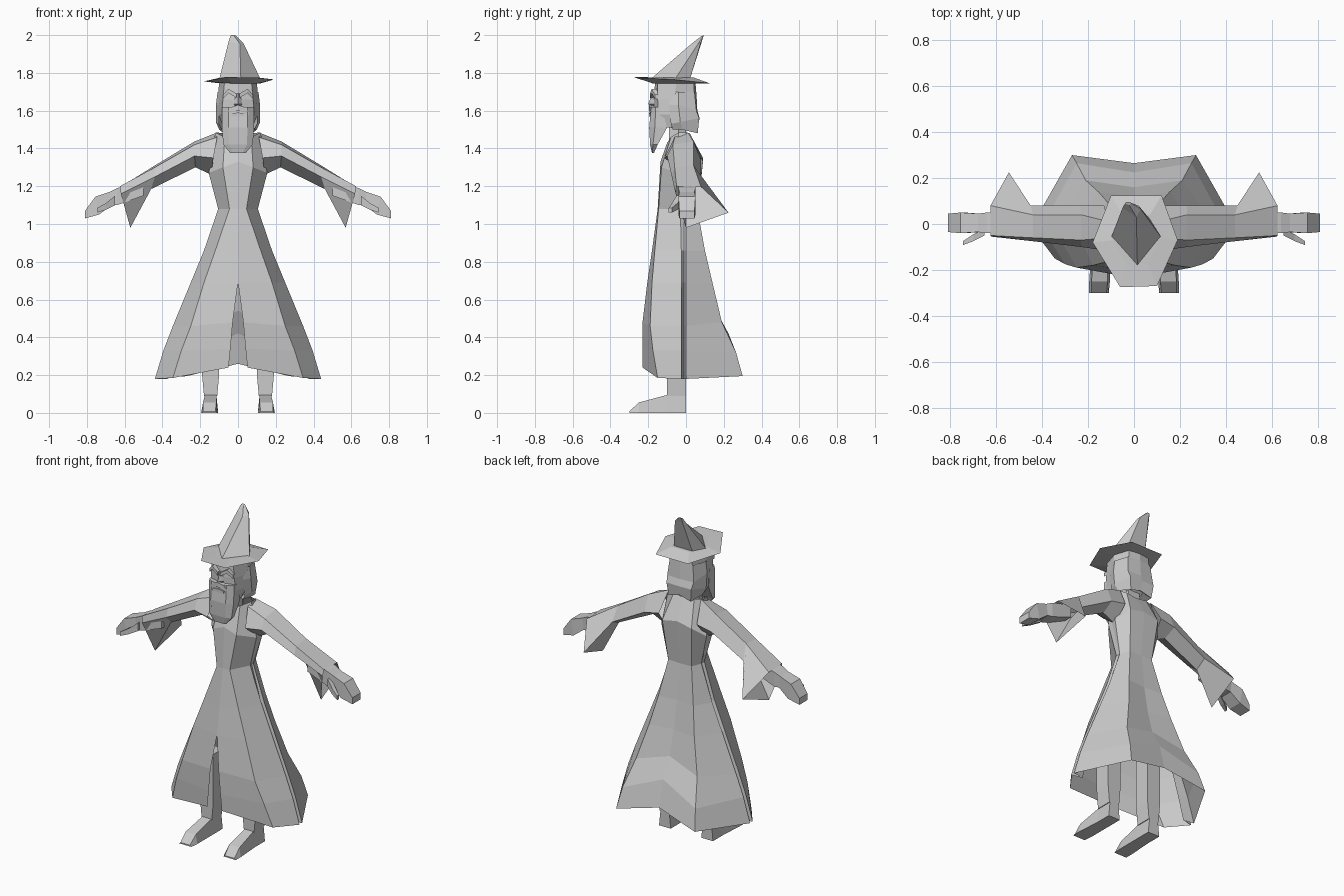
import bpy, bmesh

grey = bpy.data.materials.new("pale_grey")
grey.diffuse_color = (0.6, 0.6, 0.6, 1)


def loft(name, rings, closed=True, caps=(True, True), mirror=False):
    """Skin a stack of equal-length rings with flat faces."""
    bm = bmesh.new()
    vs = [[bm.verts.new(p) for p in r] for r in rings]
    n = len(rings[0])
    for a, b in zip(vs, vs[1:]):
        for i in range(n if closed else n - 1):
            j = (i + 1) % n
            bm.faces.new((a[i], a[j], b[j], b[i]))
    if caps[0]:
        bm.faces.new(vs[0])
    if caps[1]:
        bm.faces.new(vs[-1])
    if mirror:
        g = bm.verts[:] + bm.edges[:] + bm.faces[:]
        d = bmesh.ops.duplicate(bm, geom=g)["geom"]
        for v in [e for e in d if isinstance(e, bmesh.types.BMVert)]:
            v.co.x = -v.co.x
    bmesh.ops.remove_doubles(bm, verts=bm.verts[:], dist=0.0005)
    bmesh.ops.recalc_face_normals(bm, faces=bm.faces[:])
    me = bpy.data.meshes.new(name)
    bm.to_mesh(me)
    bm.free()
    ob = bpy.data.objects.new(name, me)
    bpy.context.collection.objects.link(ob)
    me.materials.append(grey)
    return ob


def level(z, *pts):
    return [(x, y, z) for x, y in pts]


def box_ring(x, y0, y1, z0, z1, lean=0.0):
    return [(x - lean, y0, z0), (x - lean, y1, z0), (x, y1, z1), (x, y0, z1)]


# Robe: half rings from front centre, round the side fold, to back centre
robe = [
    [(0, -.10, 1.43), (.07, -.08, 1.46), (.12, -.04, 1.485), (.12, -.02, 1.485),
     (.12, 0, 1.485), (.07, .02, 1.48), (0, .02, 1.47)],
    [(0, -.135, 1.33), (.08, -.13, 1.30), (.155, -.04, 1.27), (.155, -.01, 1.27),
     (.155, .02, 1.27), (.10, .09, 1.33), (0, .09, 1.35)],
    level(1.08, (0, -.15), (.045, -.145), (.105, -.03), (.10, -.01), (.105, .0), (.08, .06), (0, .065)),
    level(.86, (0, -.18), (.12, -.165), (.18, -.025), (.165, -.01), (.18, 0), (.12, .10), (0, .09)),
    level(.69, (0, -.205), (.18, -.18), (.25, -.025), (.215, -.01), (.25, 0), (.155, .14), (0, .12)),
    [(.028, -.23, .48), (.25, -.19, .46), (.345, -.025, .46), (.29, -.01, .46),
     (.345, 0, .46), (.21, .19, .48), (0, .16, .54)],
    [(.04, -.23, .34), (.30, -.175, .33), (.395, -.025, .33), (.33, -.01, .33),
     (.395, 0, .33), (.25, .265, .32), (0, .225, .42)],
    [(.05, -.23, .24), (.345, -.15, .185), (.44, -.025, .18), (.37, -.01, .18),
     (.44, 0, .18), (.27, .30, .195), (0, .265, .26)],
]
loft("robe", robe, closed=False, caps=(False, False), mirror=True)

# Wide sleeves, open and pointed at the cuff
sleeve = [
    [(.11, -.06, 1.46), (.11, .01, 1.485), (.13, .08, 1.36), (.14, 0, 1.26), (.13, -.115, 1.35)],
    [(.23, -.07, 1.42), (.23, .04, 1.437), (.23, .08, 1.34), (.225, 0, 1.30), (.23, -.10, 1.36)],
    [(.44, -.06, 1.30), (.44, .04, 1.31), (.45, .08, 1.22), (.46, 0, 1.185), (.44, -.075, 1.25)],
    [(.625, -.05, 1.20), (.625, .08, 1.195), (.545, .225, 1.06), (.57, 0, .98), (.62, -.055, 1.16)],
]
loft("sleeves", sleeve, caps=(False, False), mirror=True)

# Forearms, hands and thumbs
hand = [
    box_ring(.50, -.035, .045, 1.15, 1.23),
    box_ring(.64, -.04, .05, 1.10, 1.19),
    box_ring(.68, -.035, .045, 1.10, 1.17, .01),
    box_ring(.755, -.04, .05, 1.05, 1.145, .02),
    box_ring(.81, -.035, .045, 1.03, 1.07),
]
loft("hands", hand, mirror=True)
thumb = [
    box_ring(.65, -.05, -.02, 1.10, 1.15),
    box_ring(.70, -.075, -.045, 1.075, 1.11),
    box_ring(.745, -.092, -.075, 1.06, 1.085),
]
loft("thumbs", thumb, mirror=True)

# Legs and pointed boots, extruded from heel up and out to the toe
leg = [level(z, (.10 + t, -.10), (.19 - t, -.10), (.19 - t, 0), (.10 + t, 0))
       for z, t in ((.09, .01), (.20, 0), (.50, 0))]
loft("legs", leg, mirror=True)
boot = [[(x0, y, 0), (x1, y, 0), (x1 - .01, y, z), (x0 + .01, y, z)]
        for y, z, x0, x1 in ((0, .10, .105, .185), (-.10, .095, .105, .185),
                             (-.25, .055, .105, .195), (-.30, .008, .11, .195))]
loft("boots", boot, mirror=True)

# Neck
loft("neck", [level(z, (-.05, -.09), (.05, -.09), (.06, -.04), (.04, .0), (-.04, .0), (-.06, -.04))
              for z in (1.42, 1.55)])

# Head
head = [
    level(1.765, (0, -.16), (.07, -.15), (.10, -.05), (.07, .04), (0, .05)),
    level(1.66, (0, -.175), (.08, -.15), (.105, -.06), (.075, .045), (0, .055)),
    level(1.58, (0, -.175), (.085, -.145), (.105, -.06), (.08, .045), (0, .055)),
    level(1.51, (0, -.17), (.08, -.13), (.075, -.08), (.05, -.01), (0, -.01)),
]
loft("head", head, closed=False, caps=(False, False), mirror=True)

# Hair hanging round the back and sides, flared at the lower edge
hair = [
    level(1.70, (.09, -.09), (.108, -.04), (.08, .045), (0, .055)),
    [(.10, -.09, 1.63), (.117, -.04, 1.63), (.09, .055, 1.60), (0, .06, 1.60)],
    [(.10, -.08, 1.53), (.117, -.03, 1.54), (.085, .07, 1.56), (0, .072, 1.56)],
    [(.085, -.07, 1.50), (.10, -.02, 1.50), (.075, .062, 1.48), (0, .06, 1.50)],
    [(.07, -.07, 1.51), (.07, -.03, 1.52), (.05, .02, 1.53), (0, .02, 1.53)],
]
loft("hair", hair, closed=False, caps=(False, False), mirror=True)

# Beard, a slab tapering down to the chest
beard = [level(z, (-w, b), (-w, m), (-.6 * w, f), (.6 * w, f), (w, m), (w, b))
         for z, w, f, m, b in ((1.62, .085, -.185, -.16, -.13), (1.51, .085, -.195, -.165, -.10),
                               (1.42, .078, -.19, -.175, -.15), (1.375, .04, -.18, -.178, -.17))]
loft("beard", beard)

# Brows, nose, moustache and mouth
brow = [[(x, y, z), (x, y, z - .022), (x, y + .03, z - .022), (x, y + .03, z)]
        for x, y, z in ((.008, -.19, 1.69), (.05, -.182, 1.715), (.08, -.165, 1.685))]
loft("eyebrows", brow, mirror=True)
nose = [level(1.69, (-.012, -.17), (0, -.18), (.012, -.17)),
        level(1.635, (-.022, -.17), (0, -.20), (.022, -.17)),
        level(1.625, (-.015, -.17), (0, -.18), (.015, -.17))]
loft("nose", nose)
tache = [[(x, -.197 + x * .2, z), (x, -.197 + x * .2, z - .028), (x, -.16, z - .028), (x, -.16, z)]
         for x, z in ((0, 1.63), (.03, 1.62), (.055, 1.595))]
loft("moustache", tache, caps=(False, True), mirror=True)
lip = [[(x, -.196, z), (x, -.196, 1.57), (x, -.18, 1.57), (x, -.18, z)]
       for x, z in ((0, 1.59), (.038, 1.585))]
loft("lower_lip", lip, caps=(False, True), mirror=True)

# Hat: uneven six-sided brim and a crooked cone leaning back
rim = [(-.10, .125, 1.745), (.12, .125, 1.745), (.19, -.07, 1.765),
       (.10, -.27, 1.775), (-.06, -.275, 1.778), (-.18, -.08, 1.755)]
inner = [(.01 + .55 * (x - .01), -.06 + .55 * (y + .06), 1.775) for x, y, z in rim]
under = [(x, y, 1.745) for x, y, z in inner]
loft("hat_brim", [under, rim, inner])
cone = [
    level(1.765, (.015, -.19), (.12, -.06), (.07, .02), (-.06, .02), (-.10, -.06)),
    [(.01, .03, 1.955), (.03, .065, 1.955), (.02, .08, 1.965), (-.035, .085, 1.97), (-.05, .07, 1.965)],
    [(-.02, .082, 1.995), (-.012, .09, 1.997), (-.02, .095, 2.0), (-.035, .095, 2.0), (-.04, .088, 1.997)],
]
loft("hat_cone", cone)
